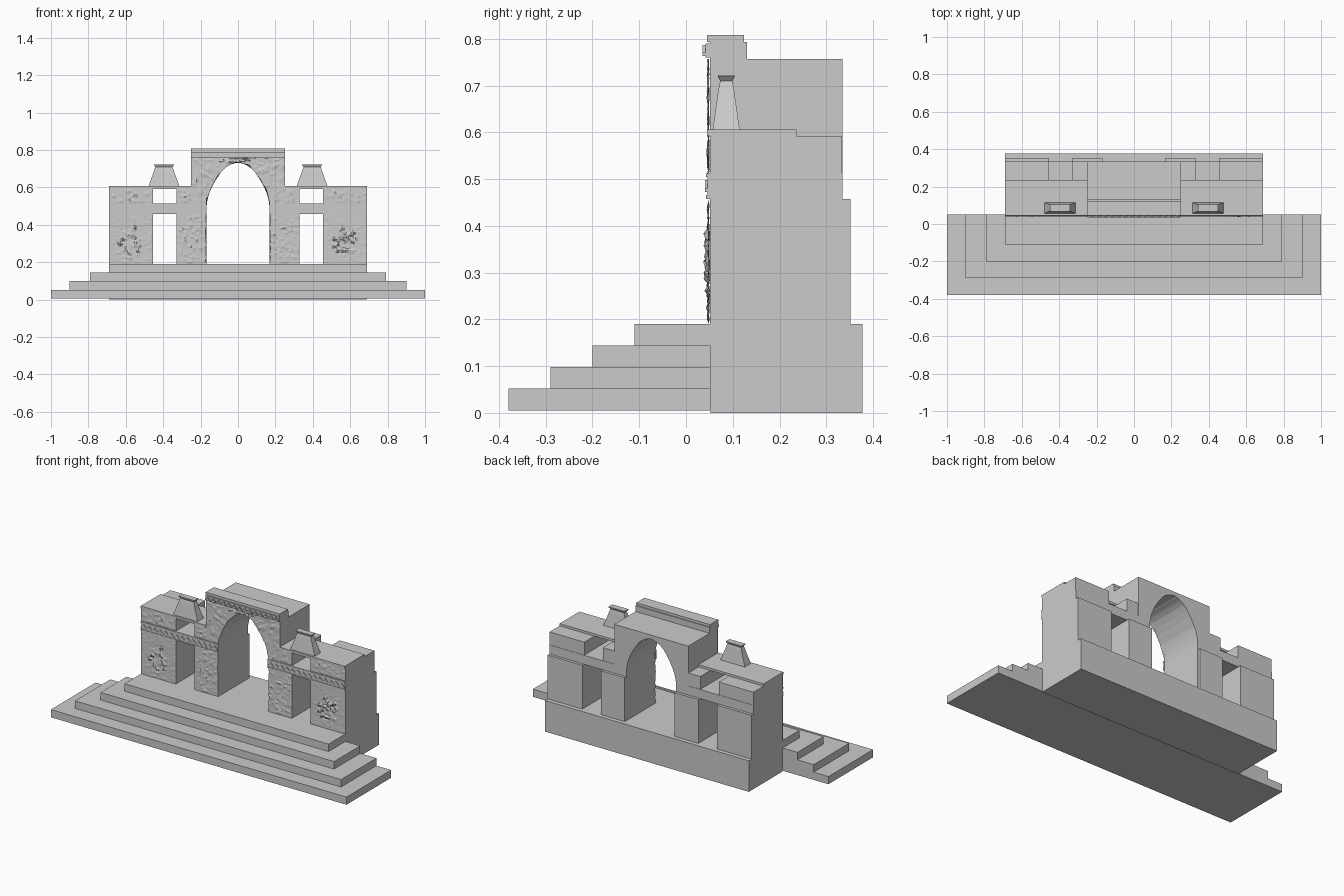
import bpy, bmesh, math, random

if "Cube" in bpy.data.objects:
    bpy.data.objects.remove(bpy.data.objects["Cube"])

random.seed(4)
ARCH = [(.168, .5), (.164, .53), (.155, .565), (.138, .605), (.115, .645),
        (.088, .685), (.058, .712), (.028, .727), (0, .733)]


def make(name, verts, faces, fix=True):
    me = bpy.data.meshes.new(name)
    me.from_pydata(verts, [], faces)
    if fix:
        bm = bmesh.new()
        bm.from_mesh(me)
        bmesh.ops.recalc_face_normals(bm, faces=bm.faces)
        bm.to_mesh(me)
        bm.free()
    ob = bpy.data.objects.new(name, me)
    bpy.context.collection.objects.link(ob)
    return ob


def loft(name, rings):
    """Closed solid through rings with equal point counts."""
    n = len(rings[0])
    verts = [p for r in rings for p in r]
    faces = [list(range(n)), list(range(len(verts) - n, len(verts)))]
    for k in range(len(rings) - 1):
        for i in range(n):
            j = (i + 1) % n
            faces.append([k * n + i, k * n + j, (k + 1) * n + j, (k + 1) * n + i])
    return make(name, verts, faces)


def rect(x0, x1, y0, y1, z):
    return [(x0, y0, z), (x1, y0, z), (x1, y1, z), (x0, y1, z)]


def box(name, x0, x1, y0, y1, z0, z1):
    return loft(name, [rect(x0, x1, y0, y1, z0), rect(x0, x1, y0, y1, z1)])


def pair(name, x0, x1, *rest):
    box(name + "_right", x0, x1, *rest)
    box(name + "_left", -x1, -x0, *rest)


def rough_panel(name, at, nu, nv, amount, y=.049):
    """Weathered facing: grid over (u, v) with random chips in depth."""
    verts, faces = [], []
    for j in range(nv + 1):
        for i in range(nu + 1):
            u, v = i / nu, j / nv
            x, z = at(u, v)
            d = 0
            if 0 < i < nu and 0 < j < nv:
                a = amount(x, z)
                d = random.uniform(-a, a * .3) if random.random() < .4 else 0
                x += random.uniform(-.003, .003)
                z += random.uniform(-.003, .003)
            verts.append((x, y + d, z))
    for j in range(nv):
        for i in range(nu):
            a = j * (nu + 1) + i
            faces.append((a, a + 1, a + nu + 2, a + nu + 1))
    ob = make(name, verts, faces, False)
    if ob.data.polygons[0].normal.y > 0:
        ob.data.flip_normals()


def rect_panel(name, x0, x1, z0, z1, amount):
    rough_panel(name, lambda u, v: (x0 + (x1 - x0) * u, z0 + (z1 - z0) * v),
                max(4, int(abs(x1 - x0) / .012)), max(4, int((z1 - z0) / .012)), amount)


def zigzag(name, x0, x1, zc, amp, width, y0, y1):
    """Raised chevron ribbon."""
    n = 2 * round(abs(x1 - x0) / .036)
    verts, faces = [], []
    for i in range(n + 1):
        x = x0 + (x1 - x0) * i / n
        z = zc + (amp if i % 2 else -amp)
        for y, dz in ((y0, -width), (y0, width), (y1, width), (y1, -width)):
            verts.append((x, y, z + dz))
    for i in range(n):
        for k in range(4):
            a, b = i * 4 + k, i * 4 + (k + 1) % 4
            faces.append((a, b, b + 4, a + 4))
    faces += [(0, 1, 2, 3), tuple(range(4 * n, 4 * n + 4))]
    make(name, verts, faces)


def arch_at(t):
    f = t * (len(ARCH) - 1)
    i = min(int(f), len(ARCH) - 2)
    f -= i
    return tuple(ARCH[i][k] * (1 - f) + ARCH[i + 1][k] * f for k in (0, 1))


# Stairs and base
for i, (hx, y0, z0, z1) in enumerate([(1, -.38, .005, .052), (.9, -.29, .052, .098),
                                      (.79, -.2, .098, .144), (.69, -.11, .144, .19)]):
    box(f"step_{i + 1}", -hx, hx, y0, .052, z0, z1)
box("base", -.69, .69, .052, .378, 0, .19)

# Side walls around doors and windows
pair("inner_pier", .24, .33, .051, .352, .19, .458)
pair("inner_pier_back", .169, .241, .33, .352, .19, .458)
pair("outer_pier", .455, .69, .051, .352, .19, .458)
pair("lintel", .25, .69, .051, .335, .457, .513)
pair("inner_upper_wall", .25, .33, .051, .333, .513, .592)
pair("outer_upper_wall", .455, .69, .051, .333, .513, .592)
pair("wall_roof", .25, .69, .045, .236, .592, .606)

# Central arch block, chipped at the front edge
def arch_ring(y, jit):
    side = [(.168, .19 + .31 * i / 18) for i in range(18)]
    half = side + [arch_at(i / 20) for i in range(20)]
    pts = half + [(0, .733)] + [(-x, z) for x, z in reversed(half)]
    ring = []
    for x, z in pts:
        g = random.uniform(-jit, jit) if z > .2 else 0
        ring.append((x + math.copysign(g, x), y, z + (g if z > .52 else 0)))
    return ring + [(-.25, y, .19), (-.25, y, .757), (.25, y, .757), (.25, y, .19)]

loft("arch_block", [arch_ring(.051, .006), arch_ring(.075, .003), arch_ring(.335, 0)])
box("arch_parapet", -.25, .25, .051, .13, .757, .793)
box("arch_frieze", -.25, .25, .042, .052, .76, .79)
zigzag("arch_frieze_zigzag", -.248, .248, .775, .008, .004, .035, .043)
box("arch_cap", -.25, .25, .045, .124, .793, .808)

for s, side in ((1, "right"), (-1, "left")):
    # Patterned band across each wing
    xs = sorted((s * .168, s * .69))
    box("band_" + side, xs[0], xs[1], .046, .053, .457, .513)
    zigzag("band_zigzag_" + side, s * .17, s * .688, .485, .009, .004, .041, .047)
    for z in (.462, .508):
        box("band_rail_" + side, xs[0], xs[1], .043, .047, z - .004, z + .004)

    # Weathered stone facing, with a worn carved relief on the outer piers
    def relief(x, z):
        r = math.hypot((abs(x) - .575) / .06, (z - .31) / .085)
        return .012 if r < 1 else .002
    light = lambda x, z: .005
    rect_panel("outer_facing_" + side, s * .457, s * .69, .19, .456, relief)
    rect_panel("inner_facing_" + side, s * .174, s * .33, .19, .456, light)
    rect_panel("outer_upper_facing_" + side, s * .457, s * .69, .514, .592, light)
    rect_panel("inner_upper_facing_" + side, s * .25, s * .33, .514, .592, light)

    def spandrel(u, v):
        x, z = arch_at(u)
        x, z = x + .006, z + .006 * u
        if u < .6:
            ox, oz = .25, .514 + .243 * u / .6
        else:
            ox, oz = .25 * (1 - u) / .4, .757
        x *= min(1, (1 - u) * 12)
        return s * (x + (ox - x) * v), max(.505, z + (oz - z) * v)
    rough_panel("spandrel_facing_" + side, spandrel, 25, 8, light)

    # Small tapered turret with a flared cap
    cx, cy = s * .396, .086
    rings = [(.083, .029, .605), (.076, .026, .625), (.068, .023, .647), (.06, .020, .668),
             (.053, .017, .69), (.046, .013, .71), (.054, .018, .719), (.054, .018, .723)]
    loft("turret_" + side, [rect(cx - a, cx + a, cy - b, cy + b, z) for a, b, z in rings])
